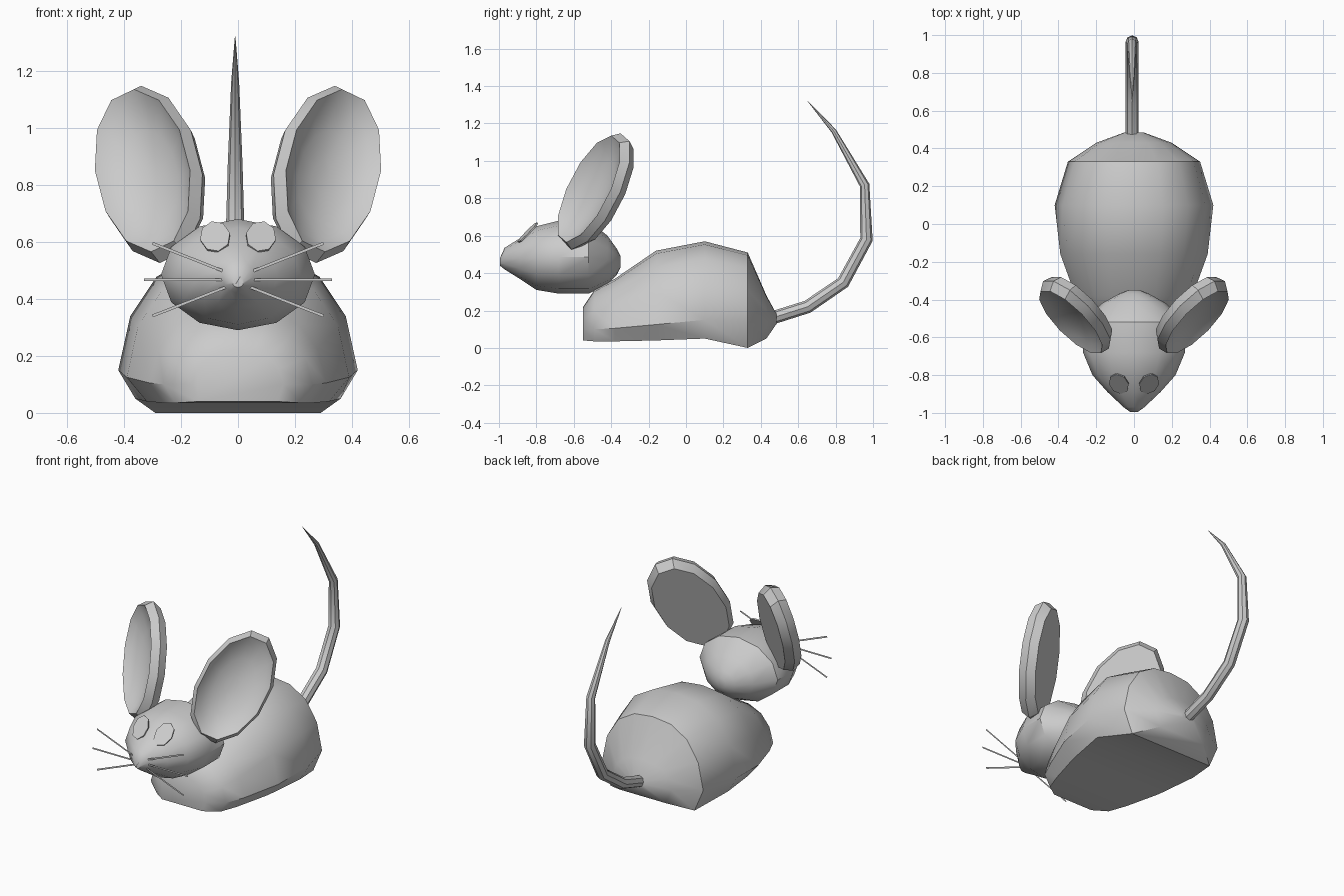
import bpy, bmesh
from math import cos, sin, pi, radians
from mathutils import Vector as V

cube = bpy.data.objects.get("Cube")
if cube:
    bpy.data.objects.remove(cube)

grey = bpy.data.materials.new("soft grey")
grey.use_nodes = True
GREY = (0.6, 0.6, 0.6, 1)
grey.diffuse_color = GREY
grey.node_tree.nodes["Principled BSDF"].inputs["Base Color"].default_value = GREY


def finish(name, bm, angle=38, solid=True):
    if solid:
        bmesh.ops.recalc_face_normals(bm, faces=bm.faces)
    mesh = bpy.data.meshes.new(name)
    bm.to_mesh(mesh)
    bm.free()
    mesh.materials.append(grey)
    obj = bpy.data.objects.new(name, mesh)
    bpy.context.collection.objects.link(obj)
    bpy.ops.object.select_all(action='DESELECT')
    obj.select_set(True)
    bpy.context.view_layer.objects.active = obj
    bpy.ops.object.shade_smooth_by_angle(angle=radians(angle))
    return obj


def loft(name, rings, angle=38):
    """Skin a list of equal-length point rings and cap both ends."""
    bm = bmesh.new()
    loops = [[bm.verts.new(p) for p in ring] for ring in rings]
    for a, b in zip(loops, loops[1:]):
        for i in range(len(a)):
            j = (i + 1) % len(a)
            bm.faces.new((a[i], a[j], b[j], b[i]))
    bm.faces.new(loops[0])
    bm.faces.new(loops[-1])
    return finish(name, bm, angle)


def ellipse(c, a, b, n=12):
    return [V(c) + V(a) * cos(2 * pi * i / n) + V(b) * sin(2 * pi * i / n) for i in range(n)]


# Body: domed sections with a creased lower edge and flat underside
def body_ring(y, w, wb, zb, ze, zt):
    dome = [(.36, .96), (.68, .78), (.9, .45), (1, 0)]
    half = [(w * u, ze + (zt - ze) * v) for u, v in dome] + [(wb, zb)]
    pts = [(0, zt)] + half + [(-x, z) for x, z in reversed(half)]
    return [V((x, y, z)) for x, z in pts]


loft("body", [body_ring(*s) for s in (
    (-.55, .16, .14, .04, .10, .22),
    (-.49, .26, .22, .035, .10, .31),
    (-.38, .31, .26, .035, .105, .37),
    (-.16, .39, .32, .04, .125, .52),
    (.10, .42, .36, .05, .15, .57),
    (.33, .35, .29, .0, .14, .51),
    (.43, .20, .16, .05, .14, .28),
    (.485, .05, .04, .13, .145, .18))])

# Head: oval sections from nose tip to nape (y, half width, bottom, top)
loft("head", [ellipse((0, y, (lo + hi) / 2), (w, 0, 0), (0, 0, (hi - lo) / 2)) for y, w, lo, hi in (
    (-.995, .02, .44, .48),
    (-.97, .055, .42, .535),
    (-.89, .14, .37, .585),
    (-.80, .22, .31, .65),
    (-.68, .27, .29, .68),
    (-.52, .27, .29, .68),
    (-.42, .17, .34, .60),
    (-.37, .08, .39, .53),
    (-.35, .03, .43, .49))])

# Nose tip
bm = bmesh.new()
bmesh.ops.create_icosphere(bm, subdivisions=1, radius=.03)
bmesh.ops.translate(bm, verts=bm.verts, vec=(0, -.97, .465))
finish("nose", bm)

# Tail: tapering tube along an upward sweep (y, z, radius)
path = [(.46, .16, .035), (.65, .22, .035), (.84, .35, .035), (.965, .58, .034),
        (.955, .87, .026), (.79, 1.16, .014), (.65, 1.32, .001)]
rings = []
for i, (y, z, r) in enumerate(path):
    p, q = path[max(i - 1, 0)], path[min(i + 1, len(path) - 1)]
    t = V((0, q[0] - p[0], q[1] - p[1])).normalized()
    rings.append(ellipse((-.01, y, z), (r, 0, 0), t.cross(V((1, 0, 0))) * r, 8))
loft("tail", rings)

for side, label in ((1, "left"), (-1, "right")):
    # Ear: thick tilted oval with a flared rim and dished front
    across, up = V((.167 * side, .12, 0)), V((.03 * side, .12, .285))
    centre = V((.335 * side, -.52, .85))
    out = across.cross(up).normalized() * side
    loft(label + "_ear", [ellipse(centre + out * d, across * s, up * s) for d, s in (
        (-.075, .2), (-.06, .55), (-.03, .85), (0, 1), (-.05, 1.09), (-.10, .98))], 28)

    # Eye: thin plate lying on the sloping brow
    tilt = V((.012 * side, .052, .052))
    wide = V((.052, 0, -.012 * side))
    face = wide.cross(tilt).normalized()
    face = face if face.z > 0 else -face
    mid = V((.08 * side, -.845, .617))
    loft(label + "_eye", [ellipse(mid + face * d, wide, tilt, 8) for d in (-.004, .004)])

    # Whiskers: flat strips fanning out beside the nose
    for row, z0, x1, z1 in (("upper", .485, .30, .595), ("middle", .467, .33, .467), ("lower", .45, .30, .34)):
        a, b = V((.02 * side, -.965, z0)), V((x1 * side, -.965, z1))
        h = (b - a).cross(V((0, 1, 0))).normalized() * .005
        bm = bmesh.new()
        bm.faces.new([bm.verts.new(p) for p in (a + h, a - h, b - h, b + h)])
        finish(f"{label}_{row}_whisker", bm, solid=False)
